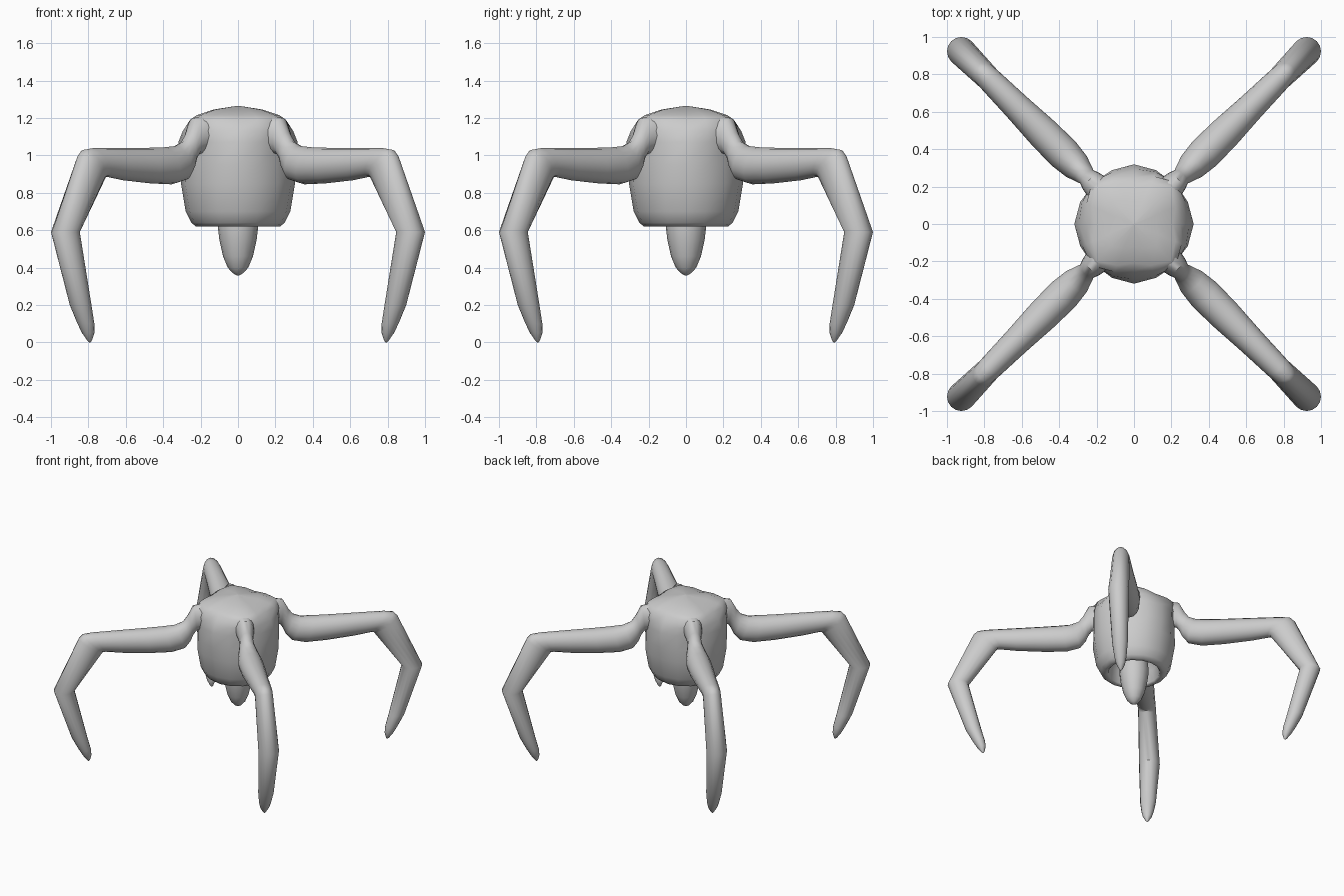
import bpy, bmesh, math
from mathutils import Vector

if "Cube" in bpy.data.objects:
    bpy.data.objects.remove(bpy.data.objects["Cube"])

grey = bpy.data.materials.new("grey")
grey.diffuse_color = (0.6, 0.6, 0.6, 1)
grey.use_nodes = True
grey.node_tree.nodes["Principled BSDF"].inputs["Base Color"].default_value = grey.diffuse_color


def skin(name, rings, angle=50):
    """Join a list of equal rings into a closed smooth tube."""
    bm = bmesh.new()
    loops = [[bm.verts.new(p) for p in ring] for ring in rings]
    n = len(loops[0])
    for a, b in zip(loops, loops[1:]):
        for i in range(n):
            j = (i + 1) % n
            bm.faces.new((a[i], a[j], b[j], b[i]))
    bm.faces.new(loops[0])
    bm.faces.new(loops[-1])
    bmesh.ops.recalc_face_normals(bm, faces=bm.faces)
    mesh = bpy.data.meshes.new(name)
    bm.to_mesh(mesh)
    bm.free()
    mesh.materials.append(grey)
    obj = bpy.data.objects.new(name, mesh)
    bpy.context.collection.objects.link(obj)
    bpy.ops.object.select_all(action='DESELECT')
    obj.select_set(True)
    bpy.context.view_layer.objects.active = obj
    bpy.ops.object.shade_smooth_by_angle(angle=math.radians(angle))
    return obj


def turned(name, rows, n=16):
    """Lathe whose radius blends from the axes to the diagonals."""
    rings = []
    for z, r_axis, r_diag in rows:
        ring = []
        for i in range(n):
            t = 2 * math.pi * i / n
            w = abs(math.sin(2 * t)) ** 2.5
            r = r_axis + (r_diag - r_axis) * w
            ring.append((r * math.cos(t), r * math.sin(t), z))
        rings.append(ring)
    return skin(name, rings)


# Body: hollow underside, rim, barrel and squarish crown
turned("body", [
    (0.78, 0.15, 0.15), (0.72, 0.18, 0.18), (0.63, 0.19, 0.19),
    (0.62, 0.20, 0.20), (0.62, 0.225, 0.225), (0.64, 0.25, 0.25),
    (0.70, 0.28, 0.28), (0.85, 0.305, 0.305), (0.95, 0.316, 0.30),
    (1.07, 0.319, 0.30), (1.13, 0.295, 0.31), (1.19, 0.25, 0.315),
    (1.215, 0.21, 0.28), (1.245, 0.12, 0.17), (1.265, 0.004, 0.004)])

# Probe hanging from the hollow
turned("belly_probe", [(z, r, r) for z, r in [
    (0.80, 0.10), (0.62, 0.108), (0.55, 0.10), (0.46, 0.08),
    (0.40, 0.055), (0.37, 0.028), (0.357, 0.004)]])

# Leg sections: outer distance, outer z, inner distance, inner z, half width
LEG = [
    (0.24, 1.215, 0.24, 1.02, 0.08), (0.335, 1.20, 0.315, 1.00, 0.062),
    (0.375, 1.125, 0.338, 0.965, 0.05), (0.41, 1.075, 0.358, 0.92, 0.06),
    (0.47, 1.05, 0.40, 0.868, 0.078), (0.56, 1.043, 0.50, 0.845, 0.09),
    (0.70, 1.04, 0.66, 0.85, 0.088), (0.90, 1.04, 0.87, 0.867, 0.075),
    (1.10, 1.038, 0.99, 0.885, 0.068), (1.165, 1.03, 1.012, 0.885, 0.066),
    (1.195, 1.0, 1.02, 0.875, 0.066),
    (1.382, 0.59, 1.228, 0.59, 0.077),
    (1.248, 0.20, 1.132, 0.20, 0.058), (1.195, 0.10, 1.105, 0.10, 0.045),
    (1.165, 0.05, 1.10, 0.05, 0.033), (1.135, 0.01, 1.11, 0.01, 0.012),
    (1.123, 0.0, 1.117, 0.0, 0.003)]


def leg(name, turn):
    out = Vector((math.cos(turn), math.sin(turn), 0))
    side = Vector((-out.y, out.x, 0))
    up = Vector((0, 0, 1))
    rings = []
    for d1, z1, d2, z2, w in LEG:
        a, b = out * d1 + up * z1, out * d2 + up * z2
        mid, half = (a + b) / 2, (a - b) / 2
        rings.append([mid + half * math.cos(t) + side * w * math.sin(t)
                      for t in (2 * math.pi * i / 16 for i in range(16))])
    return skin(name, rings, 45)


for k, name in enumerate(["back_right_leg", "back_left_leg",
                          "front_left_leg", "front_right_leg"]):
    leg(name, math.pi / 4 + k * math.pi / 2)
